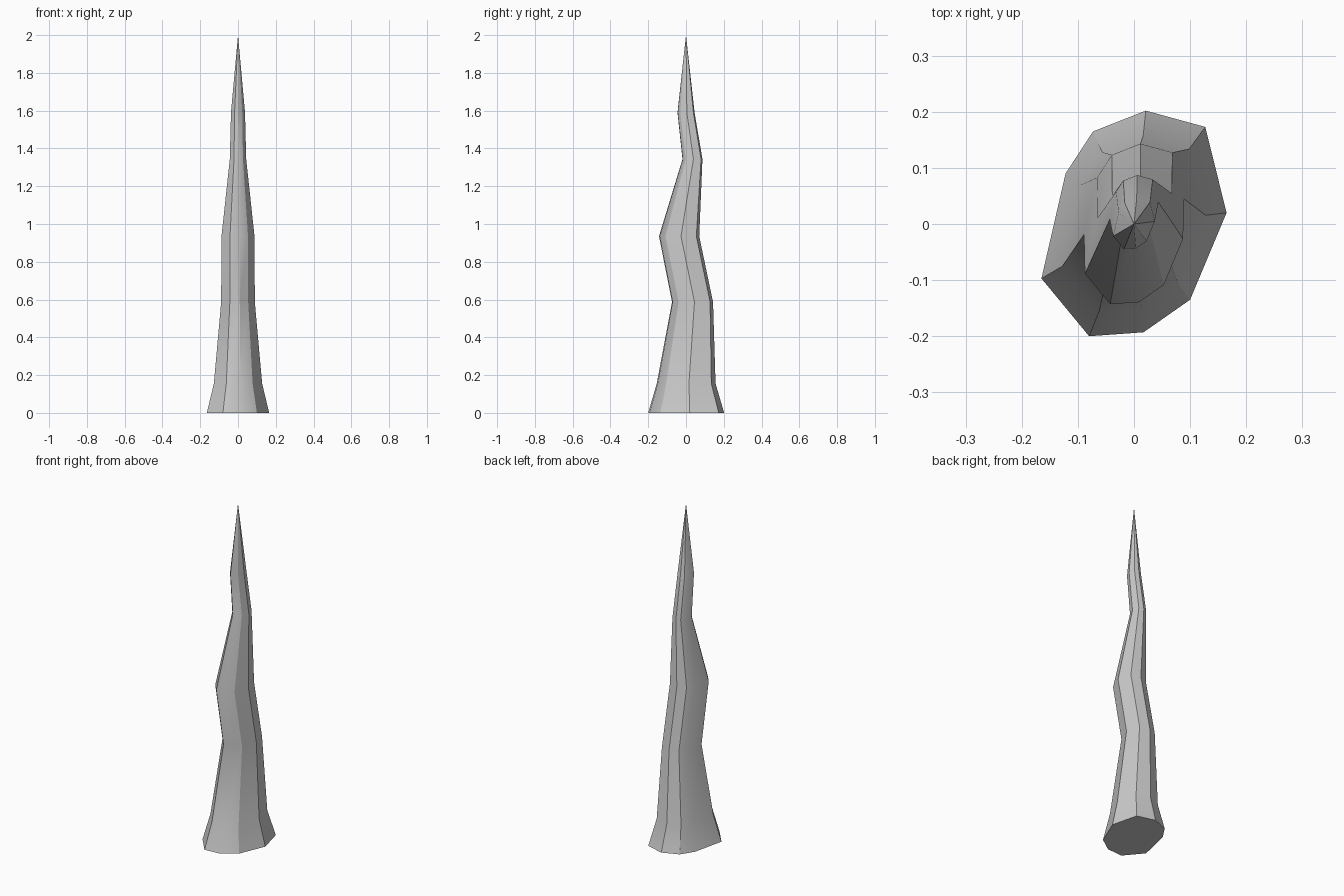
import bpy, bmesh
from math import radians

if "Cube" in bpy.data.objects:
    bpy.data.objects.remove(bpy.data.objects["Cube"])

# Irregular nine-sided footprint, counter-clockwise
OUTLINE = [(0.165, 0.02), (0.127, 0.173), (0.021, 0.202), (-0.073, 0.165),
           (-0.122, 0.09), (-0.165, -0.097), (-0.08, -0.20), (0.017, -0.193),
           (0.10, -0.135)]
# Bends along the spike: height, scale, sideways shift in y
RINGS = [(0, 1, 0), (0.155, 0.775, 0), (0.587, 0.54, 0.034), (0.935, 0.53, -0.037),
         (1.343, 0.263, 0.034), (1.59, 0.225, 0)]

bm = bmesh.new()
rings = [[bm.verts.new((x * s, y * s + dy, z)) for x, y in OUTLINE]
         for z, s, dy in RINGS]
tip = bm.verts.new((0, 0, 2))
n = len(OUTLINE)

# Flat underside, side walls and pointed tip
bm.faces.new(rings[0][::-1])
for i in range(n):
    j = (i + 1) % n
    for low, high in zip(rings, rings[1:]):
        bm.faces.new((low[i], low[j], high[j], high[i]))
    bm.faces.new((rings[-1][i], rings[-1][j], tip))

mesh = bpy.data.meshes.new("crooked_spike")
bm.to_mesh(mesh)
bm.free()
spike = bpy.data.objects.new("crooked_spike", mesh)
bpy.context.collection.objects.link(spike)

# Smooth the gentle bends, keep the strong ridges sharp
bpy.context.view_layer.objects.active = spike
spike.select_set(True)
bpy.ops.object.shade_smooth_by_angle(angle=radians(30))
